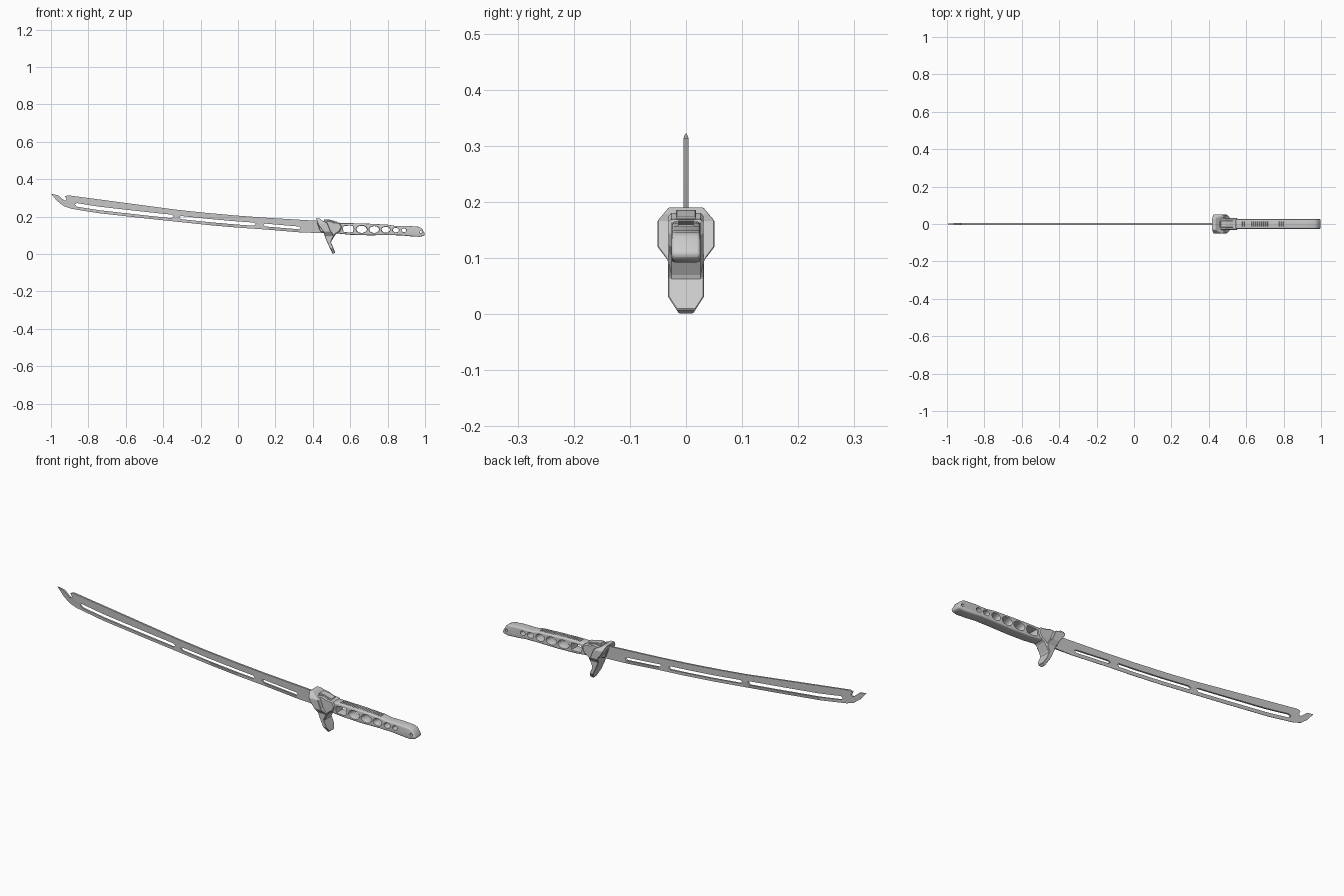
import bpy, bmesh, math

if "Cube" in bpy.data.objects:
    bpy.data.objects.remove(bpy.data.objects["Cube"])


def mesh_object(name, rings):
    """Closed solid lofted through matching rings of 3D points."""
    bm = bmesh.new()
    loops = [[bm.verts.new(p) for p in r] for r in rings]
    n = len(loops[0])
    for a, b in zip(loops, loops[1:]):
        for i in range(n):
            j = (i + 1) % n
            bm.faces.new((a[i], a[j], b[j], b[i]))
    bm.faces.new(loops[0])
    bm.faces.new(loops[-1][::-1])
    bmesh.ops.recalc_face_normals(bm, faces=bm.faces)
    me = bpy.data.meshes.new(name)
    bm.to_mesh(me)
    bm.free()
    ob = bpy.data.objects.new(name, me)
    bpy.context.collection.objects.link(ob)
    return ob


def side_prism(name, pts, half):
    return mesh_object(name, [[(x, y, z) for x, z in pts] for y in (-half, half)])


def activate(ob):
    bpy.ops.object.select_all(action='DESELECT')
    ob.select_set(True)
    bpy.context.view_layer.objects.active = ob


def apply(ob, kind, **settings):
    m = ob.modifiers.new(kind.lower(), kind)
    for k, v in settings.items():
        setattr(m, k, v)
    activate(ob)
    bpy.ops.object.modifier_apply(modifier=m.name)


def cut(ob, cutter, operation='DIFFERENCE'):
    cutter.hide_render = True
    apply(ob, 'BOOLEAN', object=cutter, operation=operation, solver='EXACT')
    bpy.data.objects.remove(cutter)


def bevel(ob, width, segments=1):
    apply(ob, 'BEVEL', width=width, segments=segments, limit_method='ANGLE',
          angle_limit=math.radians(35))


def smooth(ob, angle=35):
    activate(ob)
    bpy.ops.object.shade_smooth_by_angle(angle=math.radians(angle))


# Blade with hooked tip
edge = [(-0.89, 0.242), (-0.75, 0.219), (-0.5, 0.191), (-0.33, 0.173),
        (-0.15, 0.154), (0, 0.141), (0.15, 0.131), (0.34, 0.115), (0.46, 0.112)]
spine = [(0.46, 0.175), (0.4, 0.179), (0.3, 0.185), (0.15, 0.194), (0, 0.205),
         (-0.18, 0.221), (-0.33, 0.237), (-0.6, 0.273), (-0.91, 0.314)]
tip = [(-0.925, 0.309), (-0.916, 0.292), (-0.927, 0.285), (-0.962, 0.314),
       (-1.0, 0.322), (-0.965, 0.282), (-0.93, 0.255)]
blade = side_prism("blade", edge + spine + tip, 0.0045)


def edge_z(x):
    for (x0, z0), (x1, z1) in zip(edge, edge[1:]):
        if x <= x1:
            return z0 + (z1 - z0) * (x - x0) / (x1 - x0)


# Long slots that separate the cutting strip from the main plate
for x0, x1, gap in ((-0.862, -0.355, 0.019), (-0.305, 0.085, 0.017), (0.145, 0.325, 0.015)):
    xs = [x0 + (x1 - x0) * i / 8 for i in range(9)]
    low = [(x, edge_z(x) + 0.016) for x in xs]
    high = [(x, edge_z(x) + 0.016 + gap) for x in reversed(xs)]
    right_end = [(x1 + 0.01, edge_z(x1) + 0.018 + gap / 2)]
    left_end = [(x0 - 0.01, edge_z(x0) + 0.018 + gap / 2)]
    cut(blade, side_prism("slot_cutter", low + right_end + high + left_end, 0.05))

# Sharpened cutting edge
sharp = edge[:-1] + tip[4:]
for v in blade.data.vertices:
    if any(math.hypot(v.co.x - x, v.co.z - z) < 0.001 for x, z in sharp):
        v.co.y *= 0.2

# Slanted guard: side outline intersected with the faceted end outline
guard = side_prism("guard", [
    (0.416, 0.19), (0.436, 0.19), (0.452, 0.178), (0.478, 0.165), (0.494, 0.125),
    (0.512, 0.1), (0.497, 0.064), (0.52, 0.008), (0.506, 0.0), (0.47, 0.078),
    (0.455, 0.122), (0.43, 0.155)], 0.06)
half = [(0.012, 0), (0.032, 0.031), (0.032, 0.095), (0.051, 0.12),
        (0.051, 0.166), (0.029, 0.192)]
outline = half + [(-y, z) for y, z in reversed(half)]
cut(guard, mesh_object("guard_cutter", [[(x, y, z) for y, z in outline]
                                        for x in (0.3, 0.7)]), 'INTERSECT')
bevel(guard, 0.002)

# Collar joining guard and grip
collar = side_prism("collar", [
    (0.445, 0.172), (0.49, 0.18), (0.512, 0.171), (0.545, 0.168), (0.556, 0.145),
    (0.545, 0.12), (0.522, 0.105), (0.5, 0.07), (0.494, 0.05), (0.478, 0.085)], 0.031)
bevel(collar, 0.005)
latch = side_prism("collar_latch", [
    (0.455, 0.168), (0.462, 0.186), (0.49, 0.184), (0.53, 0.172), (0.53, 0.16)], 0.018)
bevel(latch, 0.002)

# Blade socket in front of the guard
socket = side_prism("blade_socket", [
    (0.422, 0.168), (0.46, 0.17), (0.475, 0.11), (0.44, 0.12)], 0.016)
bevel(socket, 0.003)

# Grip
grip = side_prism("grip", [
    (0.53, 0.165), (0.6, 0.165), (0.7, 0.162), (0.8, 0.157), (0.84, 0.15),
    (0.91, 0.15), (0.965, 0.146), (0.982, 0.138), (1.0, 0.107), (0.994, 0.097),
    (0.97, 0.092), (0.92, 0.095), (0.87, 0.1), (0.8, 0.101), (0.7, 0.1),
    (0.6, 0.103), (0.53, 0.11)], 0.0255)
bevel(grip, 0.007, 3)


def oval(cx, cz, rx, rz, n=20):
    return [(cx + rx * math.cos(2 * math.pi * i / n),
             cz + rz * math.sin(2 * math.pi * i / n)) for i in range(n)]


# Flared finger holes, shrinking toward the pommel
def flared_hole(pts, flare):
    cx = sum(p[0] for p in pts) / len(pts)
    cz = sum(p[1] for p in pts) / len(pts)
    rings = []
    for y, s in ((-0.032, flare), (-0.019, 1), (0.019, 1), (0.032, flare)):
        rings.append([(cx + (x - cx) * s, y, cz + (z - cz) * s) for x, z in pts])
    cut(grip, mesh_object("hole_cutter", rings))


flared_hole([(0.565, 0.118), (0.6, 0.115), (0.614, 0.118), (0.619, 0.133),
             (0.614, 0.15), (0.6, 0.152), (0.565, 0.15), (0.56, 0.135)], 1.1)
for cx, cz, rx, rz in ((0.661, 0.132, 0.028, 0.019), (0.728, 0.131, 0.026, 0.018),
                       (0.79, 0.13, 0.022, 0.016), (0.844, 0.128, 0.016, 0.012),
                       (0.887, 0.127, 0.012, 0.01), (0.977, 0.117, 0.006, 0.006)):
    flared_hole(oval(cx, cz, rx, rz), 1.2)
smooth(grip)

# Fine ridges along the back of the grip
for i in range(22):
    x = 0.575 + i * 0.0105
    z = 0.1655 - max(0, x - 0.6) * 0.04
    side_prism("grip_ridge", [(x, z - 0.004), (x + 0.003, z + 0.0015),
                              (x + 0.006, z - 0.004)], 0.014)
